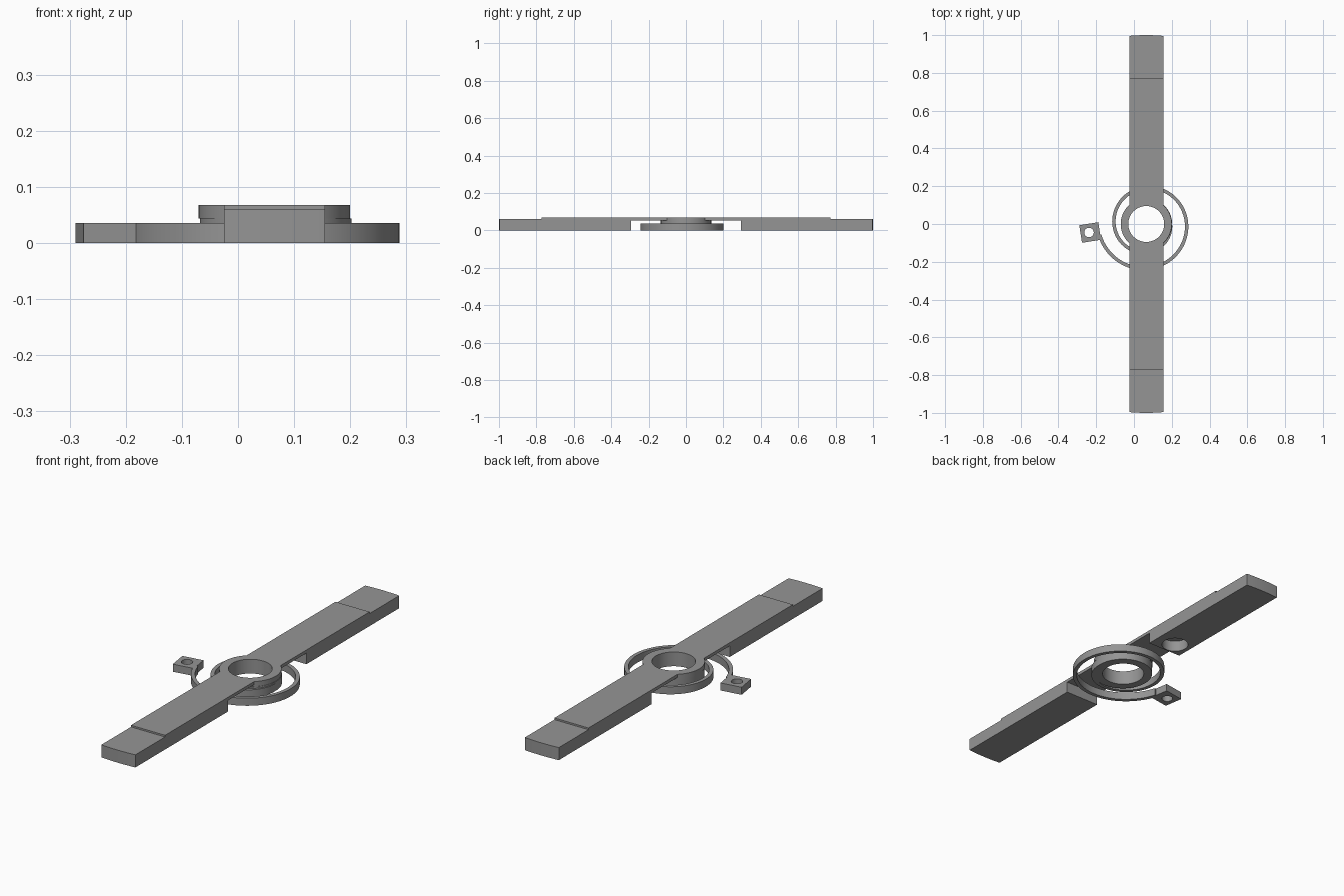
import bpy, bmesh, math
from mathutils import Matrix, Vector

if "Cube" in bpy.data.objects:
    bpy.data.objects.remove(bpy.data.objects["Cube"], do_unlink=True)

CX = 0.065            # x of the hub axis
HUB_R, BORE_R = 0.135, 0.095
SPRING_H, TOP = 0.036, 0.068

grey = bpy.data.materials.new("mid grey")
grey.use_nodes = True
grey.diffuse_color = (0.3, 0.3, 0.3, 1)
grey.node_tree.nodes["Principled BSDF"].inputs["Base Color"].default_value = (0.3, 0.3, 0.3, 1)


def prism(name, outline, extrude):
    """Extrude a closed outline of 3D points along a vector."""
    bm = bmesh.new()
    face = bm.faces.new([bm.verts.new(p) for p in outline])
    out = bmesh.ops.extrude_face_region(bm, geom=[face])
    moved = [v for v in out["geom"] if isinstance(v, bmesh.types.BMVert)]
    bmesh.ops.translate(bm, verts=moved, vec=extrude)
    bmesh.ops.recalc_face_normals(bm, faces=bm.faces)
    mesh = bpy.data.meshes.new(name)
    bm.to_mesh(mesh)
    bm.free()
    mesh.materials.append(grey)
    obj = bpy.data.objects.new(name, mesh)
    bpy.context.collection.objects.link(obj)
    return obj


def cylinder(name, x, y, r, z0, z1, sides=96):
    ring = [(x + r * math.cos(math.tau * i / sides),
             y + r * math.sin(math.tau * i / sides), z0) for i in range(sides)]
    return prism(name, ring, (0, 0, z1 - z0))


def combine(obj, tool, operation):
    """Apply a boolean and remove the tool object."""
    tool.hide_render = True
    mod = obj.modifiers.new("boolean", 'BOOLEAN')
    mod.operation, mod.object, mod.solver = operation, tool, 'EXACT'
    bpy.context.view_layer.update()
    result = bpy.data.meshes.new_from_object(
        obj.evaluated_get(bpy.context.evaluated_depsgraph_get()))
    obj.modifiers.clear()
    obj.data = result
    bpy.data.objects.remove(tool, do_unlink=True)


def smooth(obj):
    bpy.ops.object.select_all(action='DESELECT')
    obj.select_set(True)
    bpy.context.view_layer.objects.active = obj
    bpy.ops.object.shade_smooth_by_angle(angle=math.radians(30))


# Long arm: stepped side profile, mirrored about the hub
half = [(0.295, 0.053), (0.295, 0), (1.01, 0), (1.01, 0.06), (0.772, 0.06), (0.772, TOP)]
profile = half + [(-y, z) for y, z in reversed(half)]
arm = prism("arm", [(CX - 0.09, y, z) for y, z in profile], (0.18, 0, 0))
combine(arm, cylinder("end_rounding", CX, 0, 1.0, -0.1, 0.2, 256), 'INTERSECT')
combine(arm, cylinder("hub_disc", CX, 0, HUB_R, 0.044, TOP), 'UNION')
combine(arm, cylinder("bore_cutter", CX, 0, BORE_R, -0.1, 0.2), 'DIFFERENCE')
combine(arm, cylinder("pocket_cutter", 0.055, 0.36, 0.06, -0.1, 0.053, 48), 'DIFFERENCE')
smooth(arm)

# Lower hub ring that carries the spring
ring = cylinder("spring_hub", CX + 0.002, 0, HUB_R, 0, 0.044)
combine(ring, cylinder("bore_cutter", CX, 0, BORE_R, -0.1, 0.2), 'DIFFERENCE')
smooth(ring)

# Flat spiral spring, running from the end lug inward to the hub
STEPS, WIDTH = 140, 0.018
outer, inner = [], []
for i in range(STEPS + 1):
    t = i / STEPS
    a = math.radians(193 + 527 * t)
    r = 0.262 - 0.125 * t
    for side, rad in ((outer, r), (inner, r - WIDTH)):
        side.append((CX + rad * math.cos(a), rad * math.sin(a), 0))
spring = prism("spiral_spring", outer + inner[::-1], (0, 0, SPRING_H))
smooth(spring)

# Square lug with a pin hole on the free end of the spring
turn = Matrix.Rotation(math.radians(9), 4, 'Z')
centre = Vector((-0.232, -0.045, 0))
corners = [(-0.051, -0.047, 0), (0.051, -0.047, 0), (0.051, 0.047, 0), (-0.051, 0.047, 0)]
lug = prism("spring_lug", [centre + turn @ Vector(c) for c in corners], (0, 0, SPRING_H))
combine(lug, cylinder("pin_cutter", -0.238, -0.045, 0.025, -0.1, 0.2, 48), 'DIFFERENCE')
smooth(lug)
